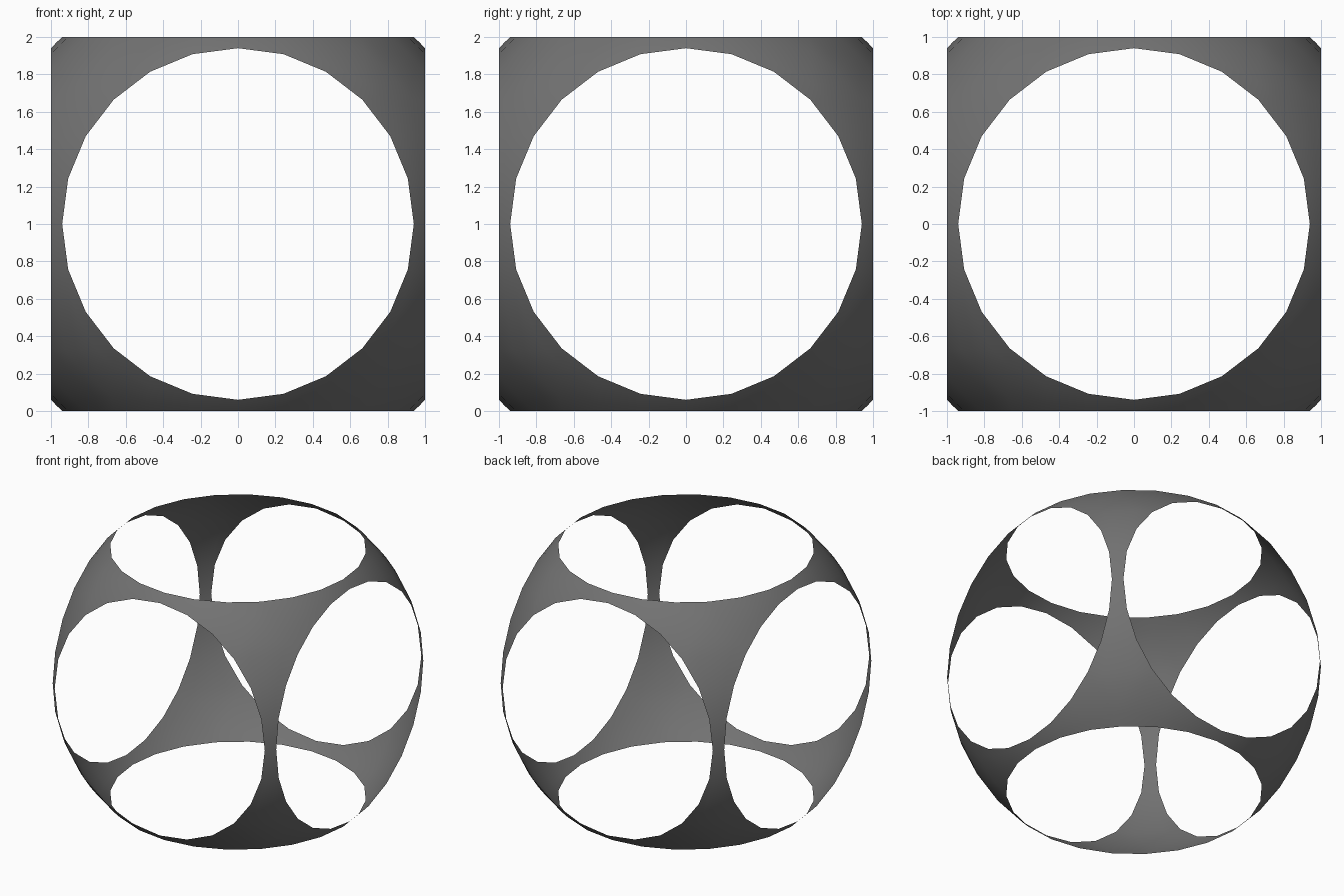
import bpy, bmesh, math
from mathutils import Vector

if "Cube" in bpy.data.objects:
    bpy.data.objects.remove(bpy.data.objects["Cube"])

HOLE = 0.94                        # radius of the six round openings
R = math.sqrt(1 + HOLE ** 2)       # sphere radius, openings lie in planes at +-1
N = 4                              # subdivisions across a strut
STEP = math.radians(15)            # openings have 24 sides

bm = bmesh.new()


def on_sphere(p):
    return p.normalized() * R


def add_face(pts):
    c = sum(pts, Vector()) / len(pts)
    n = (pts[1] - pts[0]).cross(pts[2] - pts[0])
    if n.dot(c) < 0:               # keep normals pointing outward
        pts = pts[::-1]
    bm.faces.new([bm.verts.new(p) for p in pts])


def rim_point(i, j, k, si, sj, t):
    p = Vector((0, 0, 0))
    p[i] = si
    p[j] = sj * HOLE * math.cos(t)
    p[k] = HOLE * math.sin(t)
    return p


# Twelve struts between neighbouring openings
for i, j, k in ((0, 1, 2), (1, 2, 0), (2, 0, 1)):
    for si in (-1, 1):
        for sj in (-1, 1):
            rows = []
            for s in range(-3, 4):
                a = rim_point(i, j, k, si, sj, s * STEP)
                b = rim_point(j, i, k, sj, si, s * STEP)
                rows.append([on_sphere(a.lerp(b, m / N)) for m in range(N + 1)])
            for r0, r1 in zip(rows, rows[1:]):
                for m in range(N):
                    add_face([r0[m], r0[m + 1], r1[m + 1], r1[m]])

# Eight corner triangles joining the struts
h = HOLE * math.sqrt(0.5)
for sx in (-1, 1):
    for sy in (-1, 1):
        for sz in (-1, 1):
            a, b, c = (Vector((sx * x, sy * y, sz * z))
                       for x, y, z in ((1, h, h), (h, 1, h), (h, h, 1)))

            def tri(u, v):
                return on_sphere(a + (b - a) * (u / N) + (c - a) * (v / N))

            for u in range(N):
                for v in range(N - u):
                    add_face([tri(u, v), tri(u + 1, v), tri(u, v + 1)])
                    if u + v < N - 1:
                        add_face([tri(u + 1, v), tri(u + 1, v + 1), tri(u, v + 1)])

bmesh.ops.remove_doubles(bm, verts=bm.verts, dist=1e-4)
for f in bm.faces:
    f.smooth = True
bmesh.ops.translate(bm, verts=bm.verts, vec=(0, 0, 1))

# Thin open shell object
mesh = bpy.data.meshes.new("pierced_sphere_shell")
bm.to_mesh(mesh)
bm.free()
shell = bpy.data.objects.new("pierced_sphere_shell", mesh)
bpy.context.collection.objects.link(shell)

mat = bpy.data.materials.new("dark grey")
mat.diffuse_color = (0.17, 0.17, 0.17, 1)
mat.use_nodes = True
mat.node_tree.nodes["Principled BSDF"].inputs["Base Color"].default_value = mat.diffuse_color
mesh.materials.append(mat)
